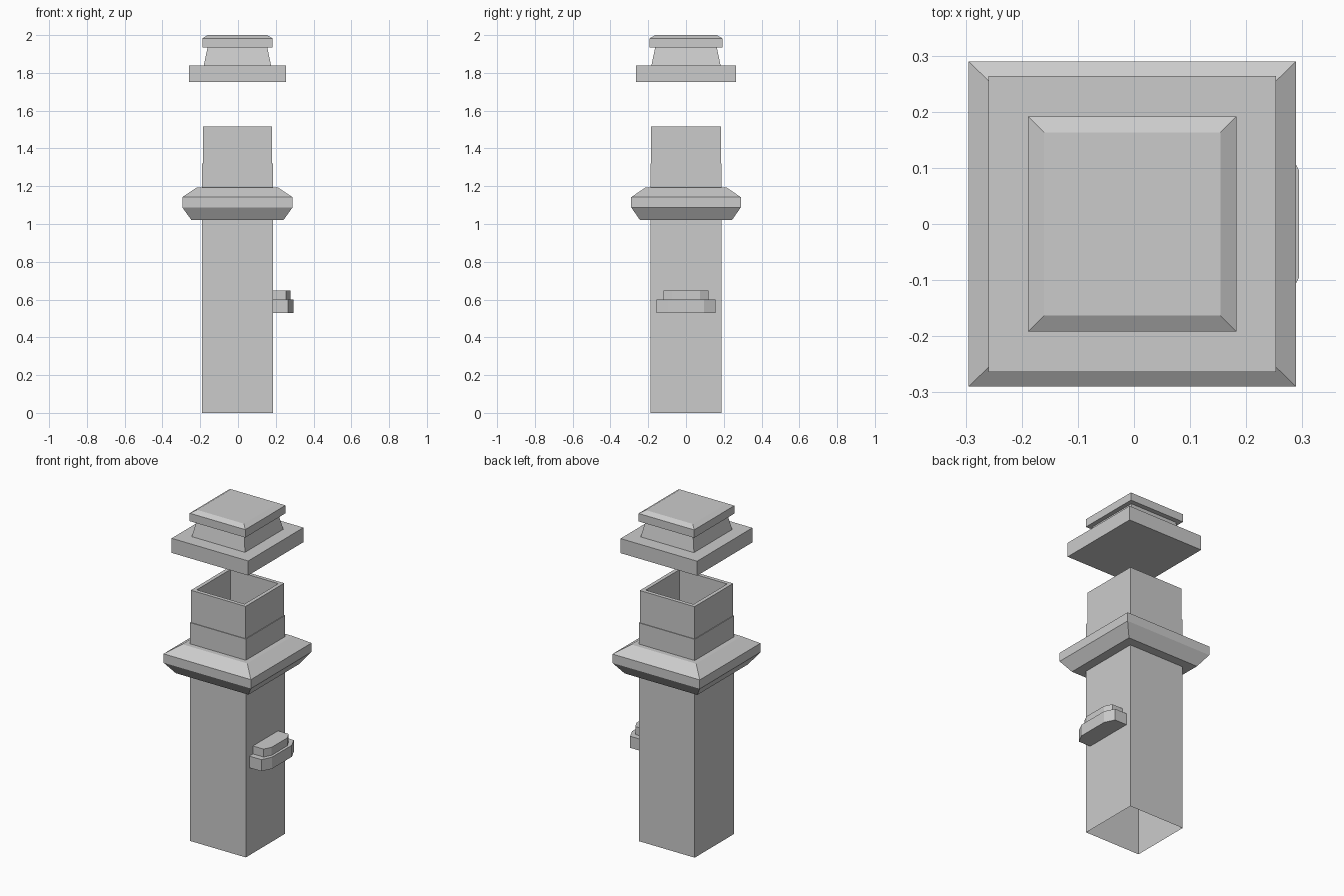
import bpy, bmesh

if "Cube" in bpy.data.objects:
    bpy.data.objects.remove(bpy.data.objects["Cube"])

CX, CY = -0.003, 0.0


def make(name, rings, cap_start=False, cap_end=False, closed=False):
    """Skin a list of equal-length point rings into a flat-shaded object."""
    bm = bmesh.new()
    loops = [[bm.verts.new(p) for p in ring] for ring in rings]
    pairs = list(zip(loops, loops[1:]))
    if closed:
        pairs.append((loops[-1], loops[0]))
    for a, b in pairs:
        n = len(a)
        for i in range(n):
            j = (i + 1) % n
            bm.faces.new((a[i], a[j], b[j], b[i]))
    if cap_start:
        bm.faces.new(loops[0][::-1])
    if cap_end:
        bm.faces.new(loops[-1])
    mesh = bpy.data.meshes.new(name)
    bm.to_mesh(mesh)
    bm.free()
    obj = bpy.data.objects.new(name, mesh)
    bpy.context.collection.objects.link(obj)
    return obj


def square(hx, hy, z):
    return [(CX + sx * hx, CY + sy * hy, z)
            for sx, sy in ((-1, -1), (1, -1), (1, 1), (-1, 1))]


def square_stack(name, profile, **kw):
    return make(name, [square(*p) for p in profile], **kw)


# Hollow shaft, open underneath, with a recessed open top
square_stack("shaft", [
    (0.187, 0.188, 0.0), (0.187, 0.188, 1.32), (0.183, 0.184, 1.32),
    (0.183, 0.184, 1.515), (0.160, 0.161, 1.515), (0.160, 0.161, 1.32),
], cap_end=True)

# Sloped collar around the shaft
square_stack("collar", [
    (0.187, 0.188, 1.02), (0.243, 0.243, 1.02), (0.292, 0.290, 1.088),
    (0.292, 0.290, 1.142), (0.217, 0.217, 1.192), (0.187, 0.188, 1.192),
])

# Floating lid: plate, tapered neck and bevelled top slab
square_stack("lid_plate", [(0.256, 0.264, 1.752), (0.256, 0.264, 1.84)],
             cap_start=True, cap_end=True)
square_stack("lid_neck", [(0.178, 0.183, 1.84), (0.158, 0.163, 1.935)])
square_stack("lid_top", [
    (0.186, 0.192, 1.935), (0.186, 0.192, 1.983), (0.157, 0.163, 2.0),
], cap_start=True, cap_end=True)


# Two-step side ledge with chamfered outer corners
def ledge(name, x_out, x_cut, half, half_cut, z0, z1):
    outline = [(0.18, -half), (x_cut, -half), (x_out, -half_cut),
               (x_out, half_cut), (x_cut, half), (0.18, half)]
    make(name, [[(x, y, z) for x, y in outline] for z in (z0, z1)],
         cap_start=True, cap_end=True)


ledge("ledge_lower", 0.294, 0.265, 0.155, 0.095, 0.53, 0.60)
ledge("ledge_upper", 0.278, 0.255, 0.12, 0.075, 0.60, 0.648)
